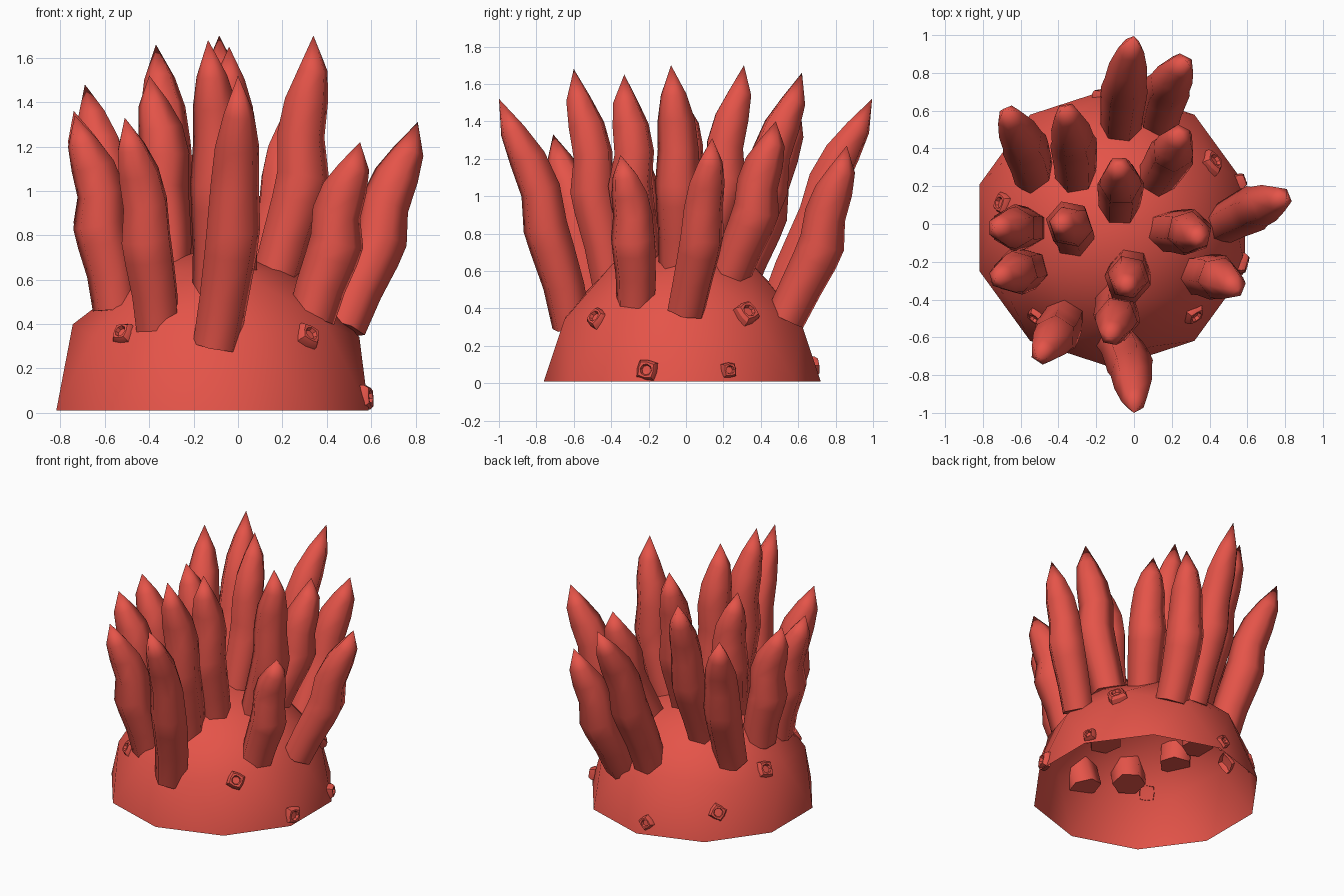
import bpy, bmesh, math
from mathutils import Vector, Matrix

if "Cube" in bpy.data.objects:
    bpy.data.objects.remove(bpy.data.objects["Cube"], do_unlink=True)

RED = (0.78, 0.088, 0.066, 1)
red = bpy.data.materials.new("coral red")
red.use_nodes = True
red.diffuse_color = RED
bsdf = red.node_tree.nodes["Principled BSDF"]
bsdf.inputs["Base Color"].default_value = RED
bsdf.inputs["Roughness"].default_value = 0.8

CENTRE = Vector((-0.115, -0.02, 0.01))
RADIUS = 0.74
Z = Vector((0, 0, 1))


def finish(bm, name, smooth_angle):
    mesh = bpy.data.meshes.new(name)
    bm.to_mesh(mesh)
    bm.free()
    mesh.materials.append(red)
    obj = bpy.data.objects.new(name, mesh)
    bpy.context.collection.objects.link(obj)
    bpy.ops.object.select_all(action="DESELECT")
    obj.select_set(True)
    bpy.context.view_layer.objects.active = obj
    bpy.ops.object.shade_smooth_by_angle(angle=math.radians(smooth_angle))


def bridge(bm, lower, upper):
    n = len(lower)
    for i in range(n):
        j = (i + 1) % n
        bm.faces.new((lower[i], lower[j], upper[j], upper[i]))


# Body: upper half of a coarse sphere, open underneath
bm = bmesh.new()
bmesh.ops.create_icosphere(bm, subdivisions=2, radius=RADIUS,
                           matrix=Matrix.Translation(CENTRE))
below = [v for v in bm.verts if v.co.z < CENTRE.z - 0.01]
bmesh.ops.delete(bm, geom=below, context="VERTS")
finish(bm, "body", 60)

# Tentacles: base x y, depth of the root in the body, middle x y, tip x y z
TENTACLES = [
    (-.07, .50, .10, -.05, .72, .00, .995, 1.52),
    (.13, .53, .08, .18, .725, .28, .86, 1.27),
    (-.53, .25, .08, -.58, .42, -.69, .61, 1.48),
    (-.31, .24, .08, -.32, .43, -.37, .62, 1.66),
    (.11, .23, .08, .20, .37, .24, .48, 1.40),
    (-.08, .08, .08, -.07, .20, -.085, .31, 1.70),
    (-.56, -.02, .08, -.62, -.02, -.74, -.02, 1.36),
    (-.55, -.24, .08, -.61, -.25, -.735, -.29, 1.34),
    (-.32, -.08, .08, -.33, -.01, -.40, -.01, 1.52),
    (.16, -.04, .09, .28, -.04, .34, -.08, 1.70),
    (.47, .00, .06, .64, .085, .81, .14, 1.31),
    (.33, -.27, .10, .435, -.28, .55, -.35, 1.22),
    (-.02, -.23, .08, -.03, -.28, -.04, -.33, 1.65),
    (-.10, -.40, .09, -.09, -.49, -.135, -.60, 1.68),
    (-.10, -.61, .14, -.02, -.75, .00, -1.0, 1.52),
    (-.36, -.48, .15, -.41, -.58, -.51, -.71, 1.33),
]
# Fraction along the tentacle, radius there, and sideways bend along the lean
GIRTH = [(0, .108, 0), (.18, .114, .006), (.34, .122, .022), (.44, .124, .026),
         (.60, .112, -.014), (.74, .102, -.008), (.86, .070, .008)]


def tentacle(number, bx, by, depth, mx, my, tx, ty, tz):
    reach = (Vector((bx, by, CENTRE.z)) - CENTRE).length
    bz = CENTRE.z + 0.96 * math.sqrt(RADIUS ** 2 - reach ** 2) - depth
    base, tip = Vector((bx, by, bz)), Vector((tx, ty, tz))
    mid = Vector((mx, my, (bz + tz) / 2))
    lean = Vector((tx - bx, ty - by, 0)).normalized()
    side = Z.cross(lean)

    # Smooth curve through base, middle and tip
    def path(t):
        return (base * (2 * (t - .5) * (t - 1)) + mid * (4 * t * (1 - t))
                + tip * (2 * t * (t - .5)))

    bm = bmesh.new()
    rings = []
    for t, radius, bend in GIRTH:
        along = (path(t + .05) - path(t - .05)).normalized()
        u = (side - along * side.dot(along)).normalized()
        v = along.cross(u)
        spot = path(t) + lean * bend
        angles = [math.pi * i / 3 for i in range(6)]
        rings.append([bm.verts.new(spot + (u * math.cos(a) + v * math.sin(a)) * radius)
                      for a in angles])
    bm.faces.new(rings[0][::-1])
    for a, b in zip(rings, rings[1:]):
        bridge(bm, a, b)
    point = bm.verts.new(tip)
    for i in range(6):
        bm.faces.new((rings[-1][i], rings[-1][(i + 1) % 6], point))
    finish(bm, f"tentacle_{number}", 75)


for i, numbers in enumerate(TENTACLES, 1):
    tentacle(i, *numbers)

# Barnacles: x, y, z, radius
BARNACLES = [
    (.32, -.48, .35, .068), (.58, -.21, .07, .070), (.57, .23, .07, .052),
    (.42, .33, .38, .076), (-.17, .69, .09, .056), (-.58, .47, .19, .068),
    (-.70, .11, .39, .070), (-.52, -.49, .36, .060),
]


def barnacle(number, x, y, z, size):
    spot = Vector((x, y, z))
    normal = (spot - CENTRE).normalized()
    u = normal.cross(Z).normalized()
    v = normal.cross(u)
    bm = bmesh.new()
    # Square wall with cut corners, then a round sunken cup: radius, height, flat side
    steps = [(1.0, -.03, .80), (.95, .002, .80), (.72, .020, .82),
             (.46, .020, 1), (.36, .002, 1)]
    rings = []
    for scale, height, side in steps:
        loop = []
        for k in range(8):
            a = math.pi * k / 4 + 0.3 * number
            r = size * scale * (side if k % 2 else 1)
            loop.append(bm.verts.new(spot + normal * height
                                     + (u * math.cos(a) + v * math.sin(a)) * r))
        rings.append(loop)
    for a, b in zip(rings, rings[1:]):
        bridge(bm, a, b)
    bm.faces.new(rings[-1])
    bmesh.ops.recalc_face_normals(bm, faces=bm.faces)
    finish(bm, f"barnacle_{number}", 30)


for i, numbers in enumerate(BARNACLES, 1):
    barnacle(i, *numbers)
